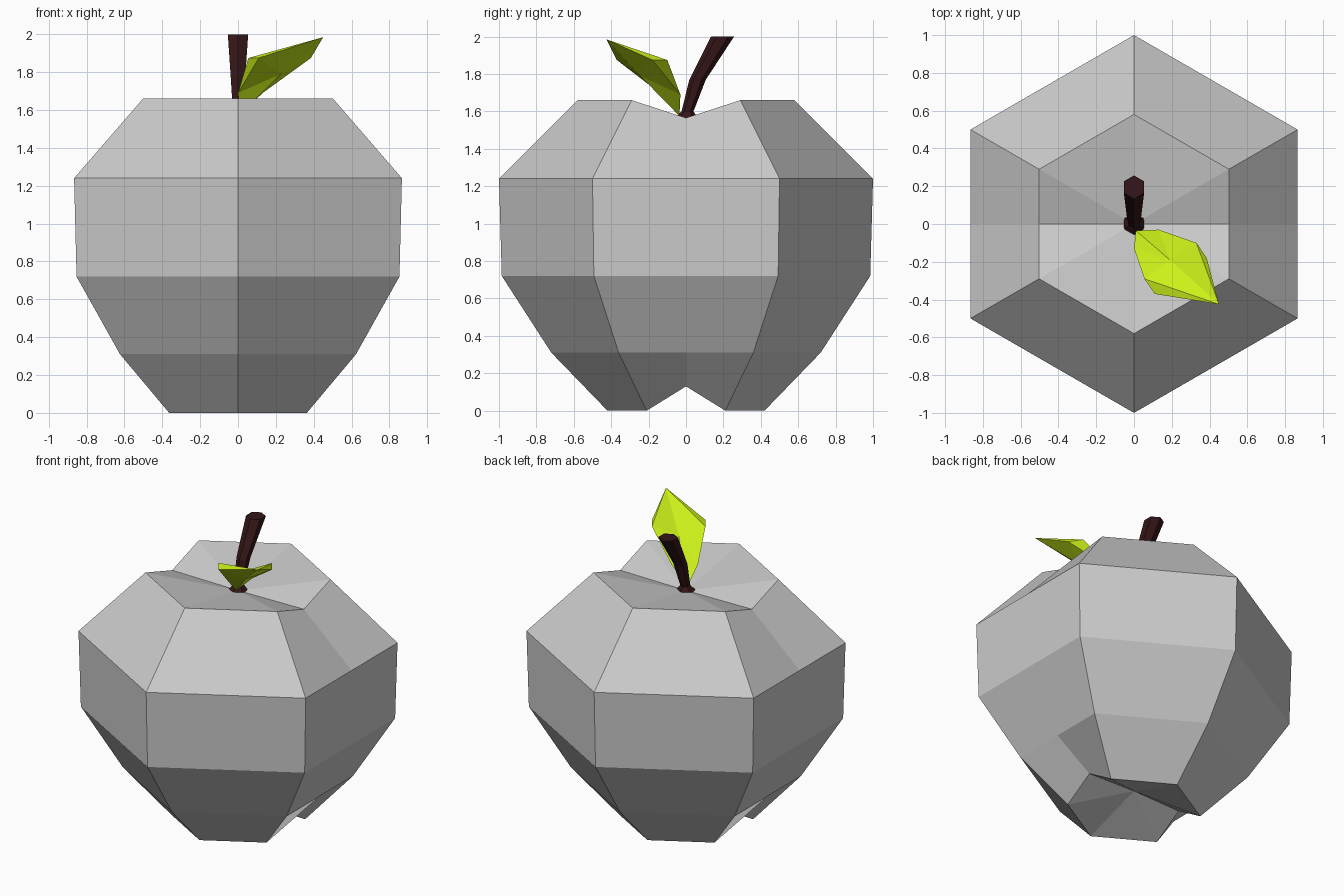
import bpy, bmesh
from math import cos, sin, radians

if "Cube" in bpy.data.objects:
    bpy.data.objects.remove(bpy.data.objects["Cube"])


def make(name, verts, faces, color=None):
    mesh = bpy.data.meshes.new(name)
    mesh.from_pydata(verts, [], faces)
    bm = bmesh.new()
    bm.from_mesh(mesh)
    bmesh.ops.recalc_face_normals(bm, faces=bm.faces[:])
    bm.to_mesh(mesh)
    bm.free()
    obj = bpy.data.objects.new(name, mesh)
    bpy.context.collection.objects.link(obj)
    if color:
        mat = bpy.data.materials.new(name + "_color")
        mat.diffuse_color = (*color, 1)
        mat.use_nodes = True
        mat.node_tree.nodes["Principled BSDF"].inputs["Base Color"].default_value = mat.diffuse_color
        mesh.materials.append(mat)
    return obj


def bridge(rings, n):
    return [(r * n + i, r * n + (i + 1) % n, (r + 1) * n + (i + 1) % n, (r + 1) * n + i)
            for r in range(rings - 1) for i in range(n)]


# Fruit body: hexagonal rings with an extra point in the middle of each side
# face, so that the top and bottom dimples notch the rim at +x and -x
profile = [(0.42, 0.0, 0.13), (0.72, 0.31, 0.31), (0.985, 0.72, 0.72),
           (1.0, 1.24, 1.24), (0.58, 1.66, 1.565)]      # radius, z, notch z
verts = []
for r, z, notch in profile:
    for a in (0, 30, 90, 150, 180, 210, 270, 330):
        if a % 180 == 0:
            verts.append((r * cos(radians(30)) * cos(radians(a)), 0, notch))
        else:
            verts.append((r * cos(radians(a)), r * sin(radians(a)), z))
faces = bridge(len(profile), 8)
verts += [(0, 0, 0.14), (0, 0, 1.56)]
for start, center in ((0, 40), (32, 41)):
    faces += [(start + i, start + (i + 1) % 8, center) for i in range(8)]
make("fruit_body", verts, faces)

# Stem: six-sided, flared foot, leaning backwards
path = [(0.0, 1.565, 0.062), (0.008, 1.60, 0.032), (0.062, 1.77, 0.044), (0.195, 2.0, 0.062)]
verts = [(r * cos(radians(30 + 60 * i)), y + r * sin(radians(30 + 60 * i)), z)
         for y, z, r in path for i in range(6)]
faces = bridge(len(path), 6) + [tuple(range(6)), tuple(range(18, 24))]
make("stem", verts, faces, (0.035, 0.008, 0.009))

# Leaf: thick, folded along its midrib
base, l1, r1, l2, r2, l3, r3, mid_top, mid_low, tip = range(10)
verts = [(0.01, -0.035, 1.575), (0.0, -0.13, 1.69), (0.13, -0.03, 1.69),
         (0.055, -0.29, 1.875), (0.33, -0.10, 1.875),
         (0.11, -0.37, 1.875), (0.385, -0.18, 1.875),
         (0.19, -0.19, 1.82), (0.225, -0.245, 1.79), (0.45, -0.425, 1.985)]
faces = []
for a, b, c in ((l1, l2, l3), (r1, r2, r3)):
    faces += [(base, a, mid_top), (a, b, mid_top), (b, tip, mid_top),
              (base, a, mid_low), (a, c, mid_low), (c, tip, mid_low),
              (a, b, c), (b, tip, c)]
make("leaf", verts, faces, (0.6, 0.88, 0.01))
